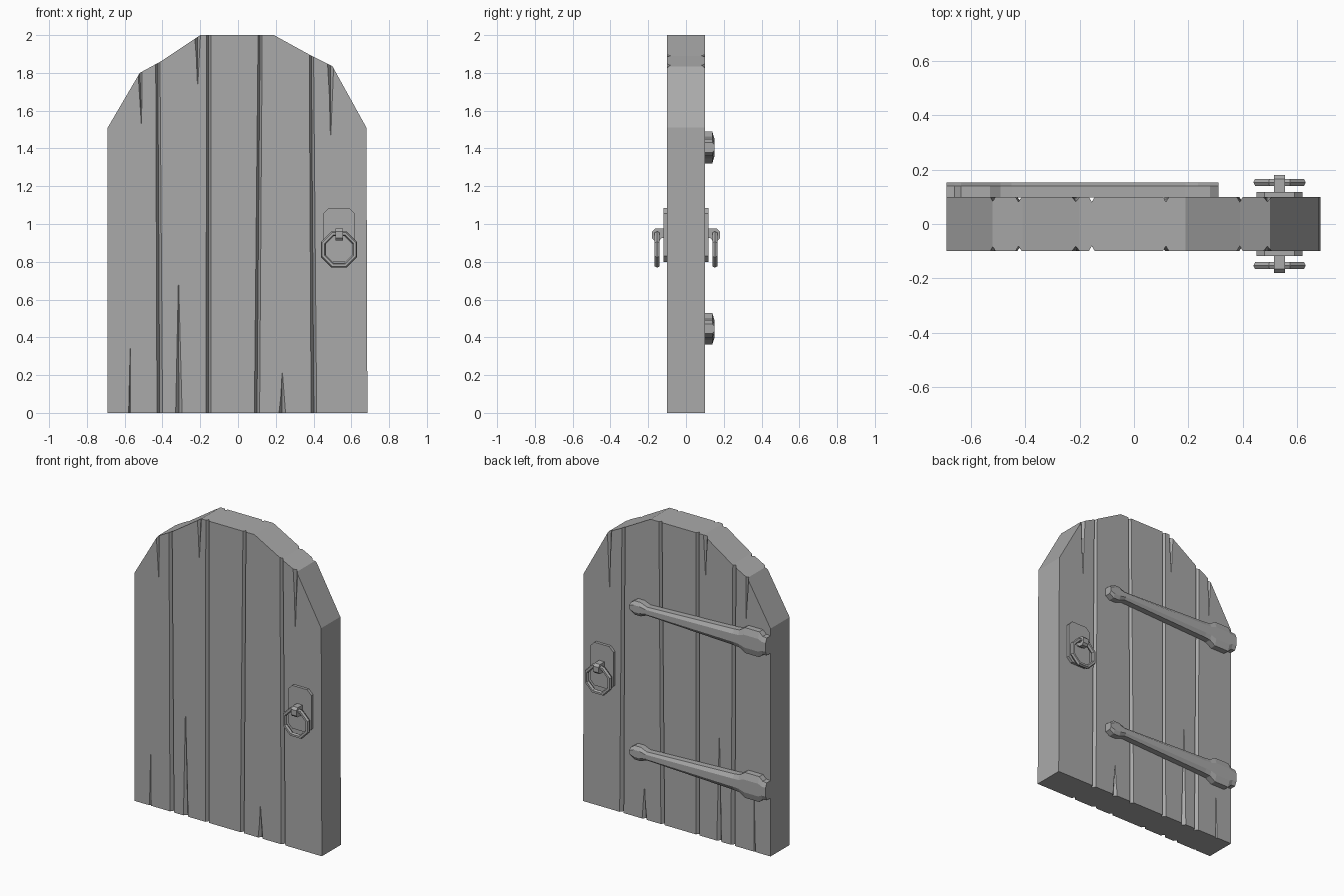
import bpy, bmesh, math
from mathutils import Vector

cube = bpy.data.objects.get("Cube")
if cube:
    bpy.data.objects.remove(cube, do_unlink=True)

grey = bpy.data.materials.new("plain_grey")
grey.use_nodes = True
grey.diffuse_color = (0.4, 0.4, 0.4, 1)
grey.node_tree.nodes["Principled BSDF"].inputs["Base Color"].default_value = (0.4, 0.4, 0.4, 1)


def loft(bm, rings, closed=False):
    """Skin a list of equal-length point rings; cap the ends unless closed."""
    loops = [[bm.verts.new(p) for p in ring] for ring in rings]
    n = len(loops[0])
    pairs = list(zip(loops, loops[1:]))
    if closed:
        pairs.append((loops[-1], loops[0]))
    else:
        bm.faces.new(loops[0])
        bm.faces.new(loops[-1])
    for a, b in pairs:
        for i in range(n):
            j = (i + 1) % n
            bm.faces.new((a[i], a[j], b[j], b[i]))


def finish(name, bm):
    bmesh.ops.recalc_face_normals(bm, faces=bm.faces)
    mesh = bpy.data.meshes.new(name)
    bm.to_mesh(mesh)
    bm.free()
    mesh.materials.append(grey)
    obj = bpy.data.objects.new(name, mesh)
    bpy.context.collection.objects.link(obj)
    return obj


def slab(name, outline, y0, y1):
    bm = bmesh.new()
    loft(bm, [[(x, y, z) for x, z in outline] for y in (y0, y1)])
    return finish(name, bm)


# Door slab with faceted arch
HALF = 0.1
arch = [(-0.69, 0), (0.685, 0), (0.68, 1.51), (0.5, 1.835), (0.39, 1.89), (0.19, 2),
        (-0.2, 2), (-0.41, 1.86), (-0.52, 1.8), (-0.69, 1.51)]
door = slab("door_planks", arch, -HALF, HALF)


# Plank grooves and tapering cracks: (x, half width, z) at each end
def wedge(bm, ends, side):
    rings = []
    for x, w, z in ends:
        depth = min(0.022, w * 1.7)
        out = 0.02
        wide = w * (depth + out) / depth
        rings.append([(x - wide, side * (HALF + out), z), (x + wide, side * (HALF + out), z),
                      (x, side * (HALF - depth), z)])
    loft(bm, rings)


grooves = [((-0.414, 0.015, -0.05), (-0.426, 0.011, 2.1)),
           ((-0.156, 0.014, -0.05), (-0.155, 0.011, 2.1)),
           ((0.1, 0.014, -0.05), (0.118, 0.011, 2.1)),
           ((0.402, 0.015, -0.05), (0.387, 0.011, 2.1))]
cracks = [((-0.522, 0.014, 1.9), (-0.511, 0.001, 1.53)),
          ((-0.215, 0.019, 2.05), (-0.214, 0.001, 1.74)),
          ((0.49, 0.02, 1.92), (0.49, 0.001, 1.47)),
          ((-0.574, 0.006, -0.03), (-0.57, 0.001, 0.34)),
          ((-0.313, 0.018, -0.03), (-0.315, 0.001, 0.69)),
          ((0.234, 0.02, -0.03), (0.234, 0.001, 0.21))]
bm = bmesh.new()
for ends in grooves + cracks:
    for side in (-1, 1):
        wedge(bm, ends, side)
cutter = finish("groove_cutter", bm)
cutter.hide_render = True
cut = door.modifiers.new("grooves", "BOOLEAN")
cut.operation = "DIFFERENCE"
cut.solver = "EXACT"
cut.object = cutter
bpy.context.view_layer.objects.active = door
bpy.ops.object.modifier_apply(modifier=cut.name)
bpy.data.objects.remove(cutter, do_unlink=True)


# Pull handles on both faces
KX = 0.535


def handle(side, label):
    c = 0.03
    plate = [(KX - 0.085, 0.8 + c), (KX - 0.085 + c, 0.8), (KX + 0.085 - c, 0.8),
             (KX + 0.085, 0.8 + c), (KX + 0.085, 1.085 - c), (KX + 0.085 - c, 1.085),
             (KX - 0.085 + c, 1.085), (KX - 0.085, 1.085 - c)]
    slab(label + "_handle_plate", plate, side * 0.098, side * 0.118)

    # Octagonal ring with six-sided tube
    bm = bmesh.new()
    rings = []
    for i in range(8):
        a = math.pi / 8 + i * math.pi / 4
        ring = []
        for j in range(6):
            b = j * math.pi / 3
            r = 0.09 + 0.014 * math.cos(b)
            ring.append((KX + r * math.cos(a), side * (0.153 + 0.015 * math.sin(b)),
                         0.865 + r * math.sin(a)))
        rings.append(ring)
    loft(bm, rings, closed=True)
    finish(label + "_handle_ring", bm)

    # Hooked staple holding the ring
    hook = [(0.1, 0.975), (0.165, 0.975), (0.18, 0.96), (0.18, 0.925), (0.168, 0.912),
            (0.14, 0.912), (0.13, 0.925), (0.1, 0.925)]
    bm = bmesh.new()
    loft(bm, [[(x, side * y, z) for y, z in hook] for x in (KX - 0.02, KX + 0.02)])
    finish(label + "_handle_staple", bm)


handle(-1, "front")
handle(1, "back")

# Strap hinges on the back: (x, half height) along the strap
strap = [(-0.69, 0.058), (-0.66, 0.06), (-0.635, 0.084), (-0.53, 0.084), (-0.49, 0.058),
         (-0.45, 0.054), (0.19, 0.028), (0.235, 0.046), (0.28, 0.046), (0.31, 0.026)]
for label, z in (("upper", 1.405), ("lower", 0.445)):
    bm = bmesh.new()
    section = [(0.098, -1), (0.139, -1), (0.152, -0.5), (0.152, 0.5), (0.139, 1), (0.098, 1)]
    loft(bm, [[(x, y, z + h * s) for y, s in section] for x, h in strap])
    finish(label + "_hinge_strap", bm)
